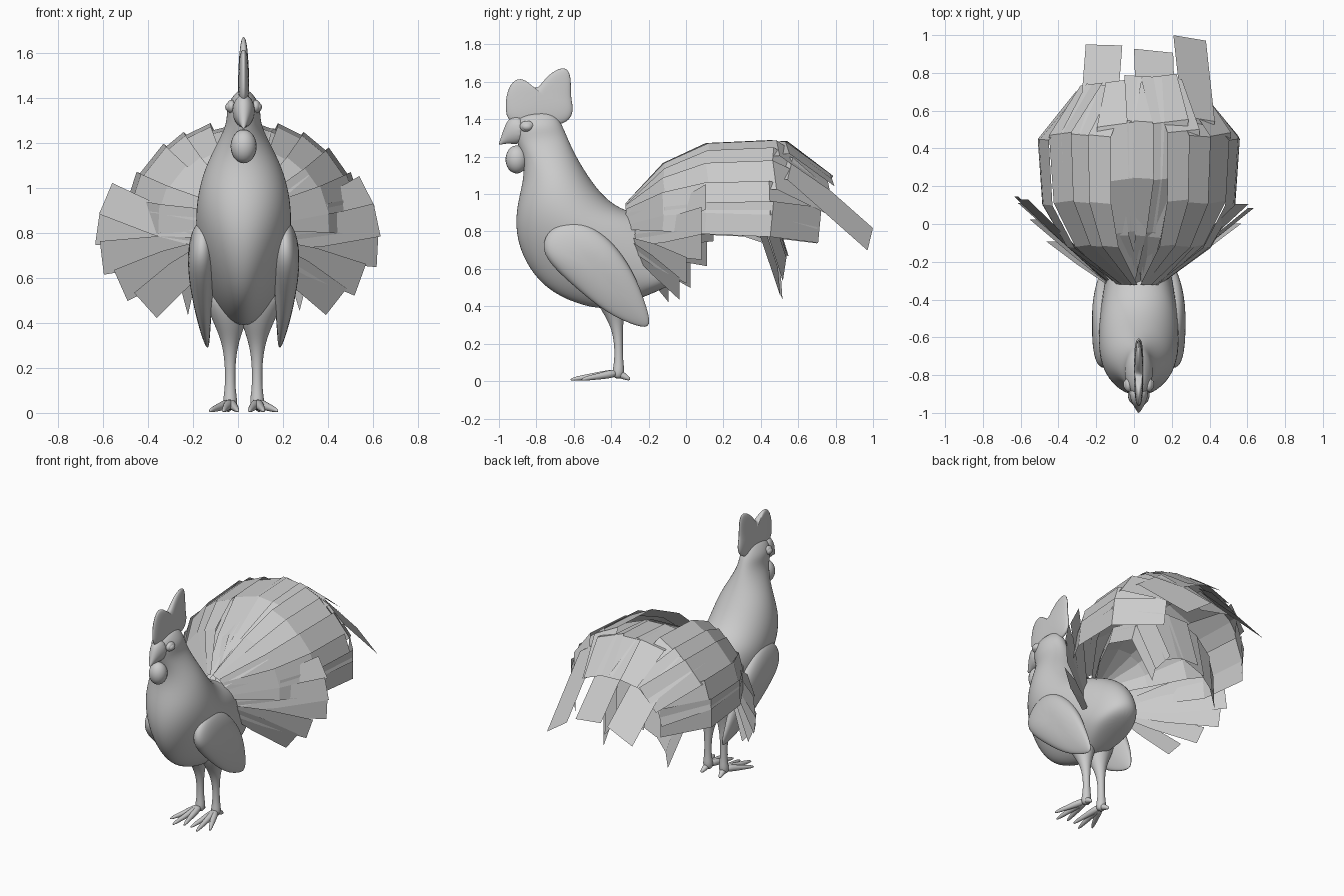
import bpy, bmesh, random
from math import sin, cos, pi, radians
from mathutils import Vector

random.seed(4)
cube = bpy.data.objects.get("Cube")
if cube:
    bpy.data.objects.remove(cube, do_unlink=True)

CX = 0.025  # bird's own centre line
grey = bpy.data.materials.new("plain grey")
grey.use_nodes = True
grey.diffuse_color = (0.6, 0.6, 0.6, 1)
grey.node_tree.nodes["Principled BSDF"].inputs["Base Color"].default_value = (0.6, 0.6, 0.6, 1)


def finish(name, bm, smooth=True, levels=2):
    mesh = bpy.data.meshes.new(name)
    if smooth:
        bmesh.ops.recalc_face_normals(bm, faces=bm.faces[:])
    for f in bm.faces:
        f.smooth = smooth
    bm.to_mesh(mesh)
    bm.free()
    mesh.materials.append(grey)
    ob = bpy.data.objects.new(name, mesh)
    bpy.context.collection.objects.link(ob)
    if smooth and levels:
        ob.modifiers.new("Smooth", "SUBSURF").levels = levels
        ob.modifiers["Smooth"].render_levels = levels


def loft(name, rings):
    """Skin a closed surface over rings of equal point count."""
    bm = bmesh.new()
    rows = [[bm.verts.new(p) for p in ring] for ring in rings]
    n = len(rows[0])
    for a, b in zip(rows, rows[1:]):
        for i in range(n):
            j = (i + 1) % n
            bm.faces.new((a[i], a[j], b[j], b[i]))
    bm.faces.new(rows[0])
    bm.faces.new(rows[-1])
    finish(name, bm)


def body_ring(ay, az, by, bz, w, keel=0.0, n=16):
    """Ellipse from a front to a back point, half-width w, narrowed by keel at the front."""
    a, b = Vector((CX, ay, az)), Vector((CX, by, bz))
    mid, half = (a + b) / 2, (a - b) / 2
    ring = []
    for i in range(n):
        t = 2 * pi * i / n
        ring.append(mid + half * cos(t) + Vector((w * sin(t) * (1 - keel * max(0, cos(t))), 0, 0)))
    return ring


def tube(name, stations, n=10):
    """Round limb through (x, y, z, radius) stations."""
    pts = [Vector(s[:3]) for s in stations]
    rings = []
    for i, s in enumerate(stations):
        t = (pts[min(i + 1, len(pts) - 1)] - pts[max(i - 1, 0)]).normalized()
        u = t.cross(Vector((0, 1, 0.2)) if abs(t.z) > 0.7 else Vector((0, 0, 1))).normalized()
        v = t.cross(u)
        rings.append([pts[i] + (u * cos(2 * pi * k / n) + v * sin(2 * pi * k / n)) * s[3]
                      for k in range(n)])
    loft(name, rings)


def pillow(name, outline, shape):
    """Rounded slab with a side outline; shape(y, z) gives centre x and half thickness."""
    cy = sum(p[0] for p in outline) / len(outline)
    cz = sum(p[1] for p in outline) / len(outline)
    rings = []
    for ang in (-80, -50, -20, 20, 50, 80):
        s, ring = cos(radians(ang)) ** 0.6 * 1.06, []
        for y, z in outline:
            py, pz = cy + (y - cy) * s, cz + (z - cz) * s
            x, t = shape(py, pz)
            ring.append((x + t * sin(radians(ang)), py, pz))
        rings.append(ring)
    loft(name, rings)


def ball(name, centre, scale):
    bm = bmesh.new()
    bmesh.ops.create_uvsphere(bm, u_segments=20, v_segments=12, radius=1)
    for v in bm.verts:
        v.co = Vector(c + k * s for c, k, s in zip(centre, v.co, scale))
    finish(name, bm, levels=0)


# Head, neck and body in one skin
loft("body", [body_ring(*r) for r in (
    (-0.84, 1.43, -0.74, 1.44, 0.02), (-0.91, 1.41, -0.69, 1.42, 0.045),
    (-0.92, 1.35, -0.66, 1.37, 0.08), (-0.91, 1.28, -0.635, 1.31, 0.072),
    (-0.87, 1.19, -0.59, 1.21, 0.118), (-0.87, 1.08, -0.53, 1.11, 0.175),
    (-0.91, 0.94, -0.45, 1.00, 0.21), (-0.92, 0.79, -0.35, 0.92, 0.22, 0.1),
    (-0.87, 0.63, -0.22, 0.89, 0.215, 0.2), (-0.76, 0.49, -0.11, 0.82, 0.20, 0.3),
    (-0.60, 0.41, -0.04, 0.74, 0.18, 0.35), (-0.42, 0.37, 0.0, 0.65, 0.15, 0.35),
    (-0.25, 0.44, 0.0, 0.58, 0.11), (-0.13, 0.49, -0.05, 0.53, 0.04))])

# Beak, wattle and comb
loft("beak", [body_ring(*r) for r in (
    (-0.86, 1.27, -0.86, 1.42, 0.06), (-0.92, 1.265, -0.94, 1.42, 0.045),
    (-0.955, 1.27, -0.97, 1.365, 0.028), (-0.985, 1.265, -0.988, 1.305, 0.013),
    (-1.0, 1.262, -1.0, 1.272, 0.004))])
ball("wattle", (CX, -0.905, 1.185), (0.058, 0.06, 0.075))
pillow("comb", [(-0.955, 1.36), (-0.965, 1.48), (-0.95, 1.57), (-0.90, 1.625), (-0.84, 1.60),
                (-0.80, 1.55), (-0.76, 1.61), (-0.70, 1.665), (-0.63, 1.68), (-0.615, 1.60),
                (-0.62, 1.52), (-0.60, 1.45), (-0.63, 1.38), (-0.75, 1.36)],
       lambda y, z: (CX, 0.03 - 0.05 * max(0, z - 1.4)))

WING = [(-0.77, 0.72), (-0.73, 0.81), (-0.62, 0.865), (-0.50, 0.83), (-0.38, 0.73), (-0.28, 0.58),
        (-0.22, 0.42), (-0.185, 0.29), (-0.25, 0.29), (-0.42, 0.36), (-0.60, 0.51), (-0.73, 0.63)]

for side, label in ((1, "left"), (-1, "right")):
    # Eye
    ball(label + "_eye", (CX + side * 0.06, -0.85, 1.36), (0.022, 0.03, 0.022))
    ball(label + "_eyelid", (CX + side * 0.054, -0.85, 1.362), (0.022, 0.038, 0.03))
    # Folded wing leaning in toward its tip
    pillow(label + "_wing", WING, lambda y, z: (
        CX + side * (0.188 - 0.25 * (z - 0.62) ** 2 * (1 if z < 0.62 else 0.6)),
        0.018 + 0.05 * max(0, min(1, (z - 0.28) / 0.4))))
    # Leg and toes
    lx = CX + side * 0.06
    tube(label + "_leg", [(lx + side * 0.01, -0.40, 0.56, 0.12), (lx + side * 0.005, -0.40, 0.46, 0.10),
                          (lx, -0.385, 0.38, 0.066), (lx, -0.37, 0.30, 0.035), (lx, -0.36, 0.20, 0.023),
                          (lx, -0.36, 0.10, 0.025), (lx, -0.36, 0.05, 0.036), (lx, -0.37, 0.012, 0.025)])
    for i, (dx, ty) in enumerate(((-0.035, -0.59), (0.03, -0.62), (0.092, -0.56), (0.01, -0.30))):
        tx = lx + side * dx
        tube(f"{label}_toe_{i + 1}", [
            (lx, -0.365, 0.045, 0.028), ((lx + tx) / 2, (ty - 0.365) / 2, 0.026, 0.018),
            (lx + (tx - lx) * 0.85, ty + (-0.365 - ty) * 0.15, 0.015, 0.013), (tx, ty, 0.007, 0.005)])


def feather(bm, path, across, w0, w1):
    """Flat segmented strip; width grows from root to tip."""
    rows = []
    for i, p in enumerate(path):
        w = w0 + (w1 - w0) * min(1, 1.6 * i / (len(path) - 1))
        rows.append([bm.verts.new(p - across * w / 2), bm.verts.new(p + across * w / 2)])
    for a, b in zip(rows, rows[1:]):
        bm.faces.new((a[0], a[1], b[1], b[0]))


def plume_layer(name, angles, arc, shorten, width, droop):
    """Arched feathers around the tail axis; arc holds (back, out) steps."""
    bm = bmesh.new()
    for deg in angles:
        a = radians(deg + random.uniform(-3, 3))
        k = 1 - shorten * abs(sin(a)) + random.uniform(-0.02, 0.02)
        path = []
        for i, (d, r) in enumerate(arc):
            sag = droop * (i / (len(arc) - 1)) ** 5
            path.append(Vector((CX + r * 1.18 * sin(a), -0.32 + d * k, 0.85 + r * cos(a) - sag)))
        across = Vector((cos(a), random.uniform(-0.15, 0.15), -sin(a)))
        feather(bm, path, across, 0.09, width)
    finish(name, bm, smooth=False)


# Tail: side arches, gently rising crown, long centre plumes, inner drooping layer
plume_layer("tail_outer", (-86, -70, -54, -38, -24, 24, 38, 54, 70, 86),
            [(0, 0.09), (0.21, 0.32), (0.45, 0.43), (0.82, 0.45), (1.09, 0.27)], 0.05, 0.19, 0.03)
plume_layer("tail_crown", (-14, 2, 17),
            [(0, 0.04), (0.28, 0.26), (0.56, 0.41), (0.86, 0.43), (1.1, 0.27)], 0, 0.2, 0.03)
plume_layer("tail_centre", (-25, 9, 36),
            [(0, 0.03), (0.25, 0.25), (0.55, 0.40), (0.82, 0.47), (1.22, 0.4)], -0.1, 0.21, 0.42)
plume_layer("tail_inner", range(-75, 76, 25),
            [(0, 0.02), (0.25, 0.16), (0.5, 0.26), (0.75, 0.27), (0.86, 0.2)], 0.04, 0.16, 0.38)

# Short straight feathers fanned out at each side
bm = bmesh.new()
for side in (1, -1):
    for deg in (-40, -22, -5, 10, 25):
        a = radians(deg + side * 2)
        low = min(0, sin(a))
        out = Vector((side * cos(a), 0, sin(a)))
        root = Vector((side * 0.11, -0.33, 0.75))
        tip = root + out * (0.52 + 0.17 * low)
        tip.y += 0.44 + 0.25 * low + random.uniform(-0.04, 0.04)
        feather(bm, [root, root.lerp(tip, 0.5), tip], Vector((-side * sin(a), 0, cos(a))), 0.06, 0.15)
finish("tail_side_fan", bm, smooth=False)
